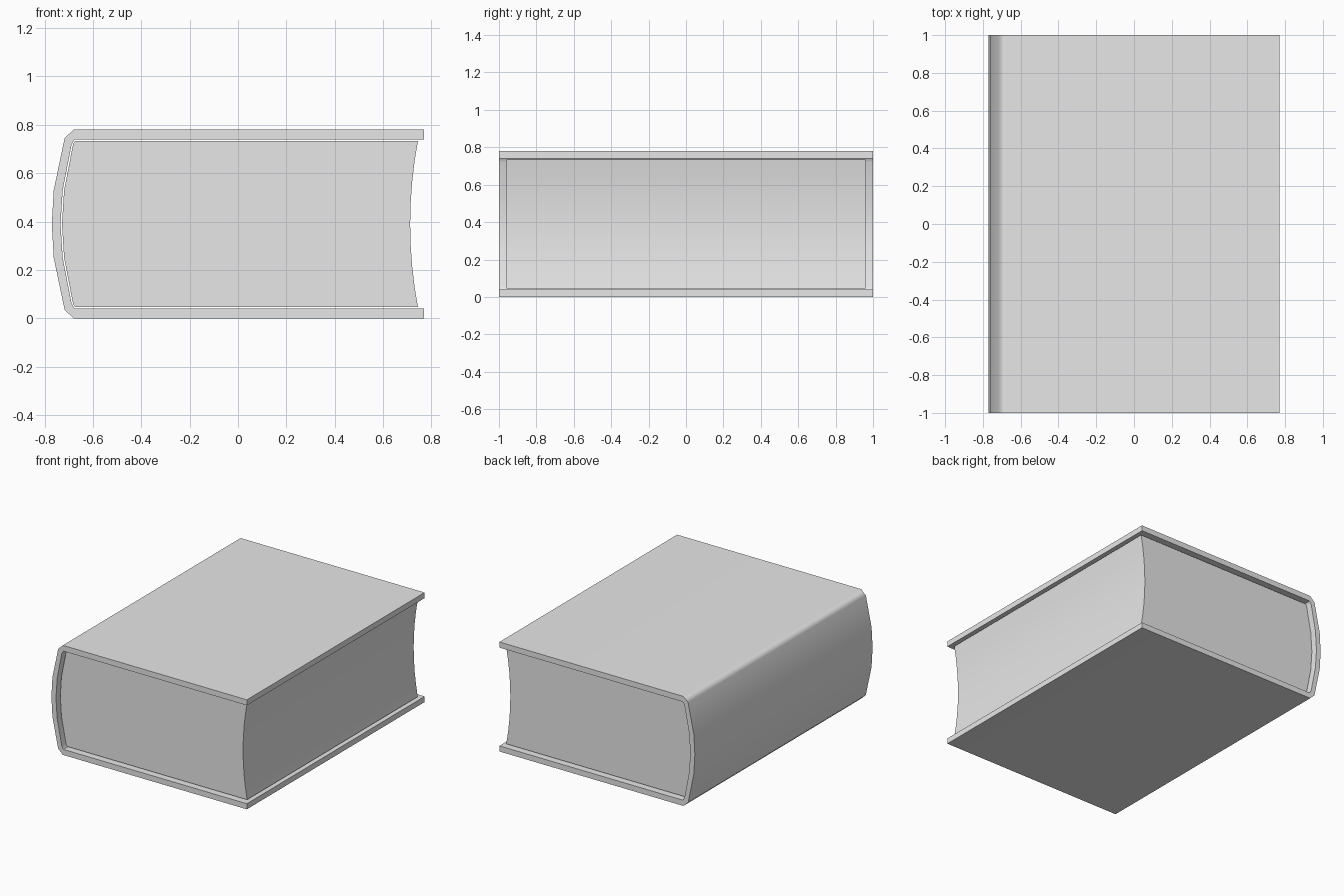
import bpy
import bmesh
import math

cube = bpy.data.objects.get("Cube")
if cube:
    bpy.data.objects.remove(cube, do_unlink=True)

MID = 0.39  # mid height of the book

grey = bpy.data.materials.new("plain grey")
grey.use_nodes = True
grey.diffuse_color = (0.8, 0.8, 0.8, 1)
grey.node_tree.nodes["Principled BSDF"].inputs["Base Color"].default_value = (0.8, 0.8, 0.8, 1)


def mirrored(half):
    """Continue a half profile, given as (x, height above middle), below the middle."""
    return half + [(x, -h) for x, h in reversed(half) if h > 0]


def extrude_profile(name, points, half_depth):
    """Closed x-z profile extruded along y, with smooth curves and sharp corners."""
    bm = bmesh.new()
    face = bm.faces.new([bm.verts.new((x, -half_depth, MID + h)) for x, h in points])
    new = bmesh.ops.extrude_face_region(bm, geom=[face], use_keep_orig=True)["geom"]
    bmesh.ops.translate(bm, vec=(0, 2 * half_depth, 0),
                        verts=[v for v in new if isinstance(v, bmesh.types.BMVert)])
    bmesh.ops.recalc_face_normals(bm, faces=bm.faces)
    mesh = bpy.data.meshes.new(name)
    bm.to_mesh(mesh)
    bm.free()
    mesh.materials.append(grey)
    obj = bpy.data.objects.new(name, mesh)
    bpy.context.collection.objects.link(obj)
    bpy.ops.object.select_all(action='DESELECT')
    obj.select_set(True)
    bpy.context.view_layer.objects.active = obj
    bpy.ops.object.shade_smooth_by_angle(angle=math.radians(50))
    weighted = obj.modifiers.new("flat boards", 'WEIGHTED_NORMAL')
    weighted.keep_sharp = True
    return obj


# Cover: two boards joined by a rounded spine
outer = mirrored([(0.77, 0.39), (-0.68, 0.39), (-0.717, 0.355), (-0.762, 0.14), (-0.77, 0)])
inner = mirrored([(0.77, 0.35), (-0.675, 0.35), (-0.688, 0.33), (-0.725, 0.14), (-0.734, 0)])
extrude_profile("cover", outer + inner[::-1], 1.0)

# Page block: rounded at the spine, hollow at the fore edge
gap = 0.006
spine_side = mirrored([(-0.673, 0.35 - gap), (-0.682, 0.33), (-0.719, 0.14), (-0.728, 0)])
steps = 8
fore_edge = []
for i in range(steps + 1):
    t = 2 * i / steps - 1
    fore_edge.append((0.712 + 0.032 * t * t, t * (0.35 - gap)))
extrude_profile("pages", spine_side + fore_edge, 0.96)
